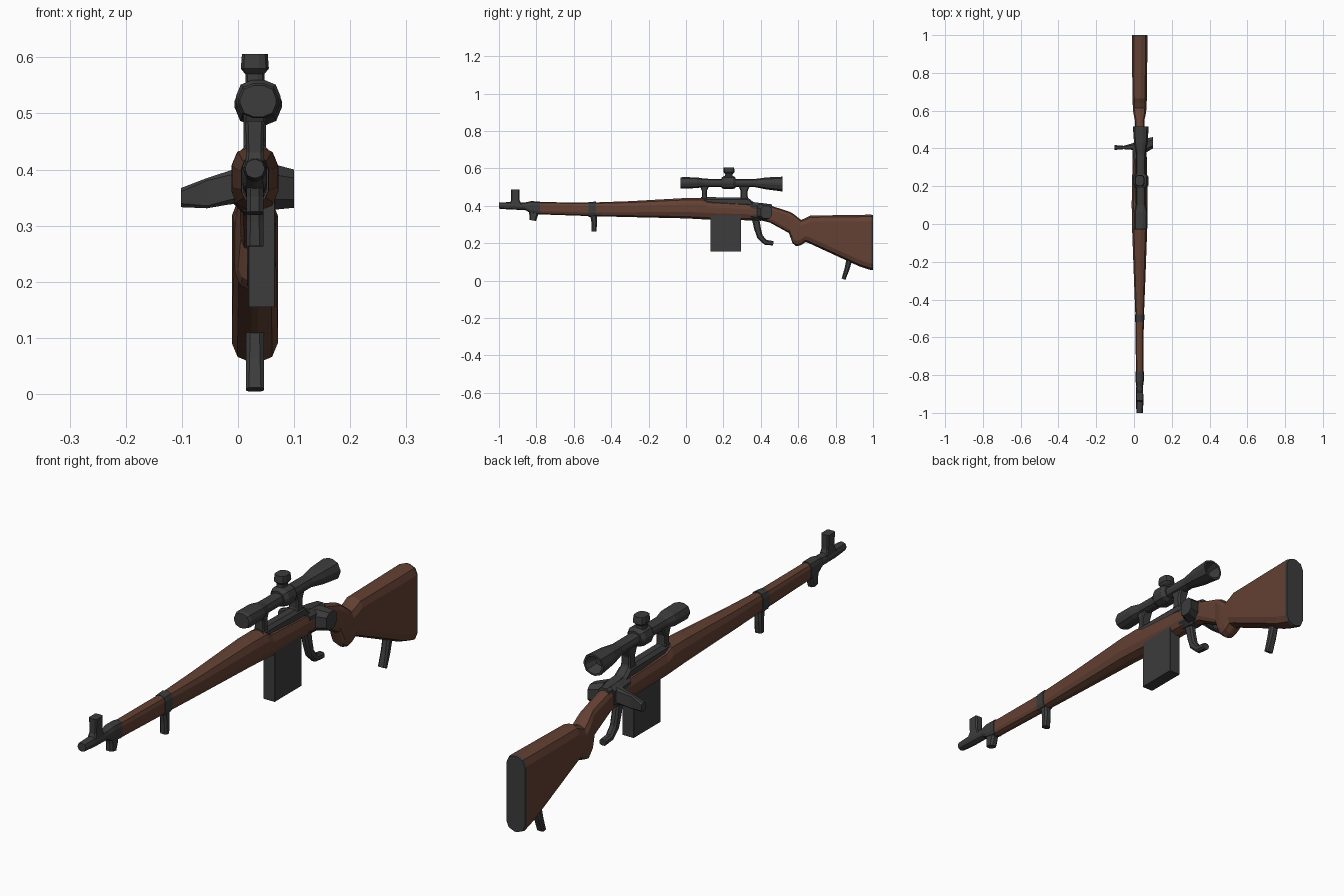
import bpy, bmesh, math
from mathutils import Vector

cube = bpy.data.objects.get("Cube")
if cube:
    bpy.data.objects.remove(cube, do_unlink=True)


def material(name, red, green, blue):
    mat = bpy.data.materials.new(name)
    mat.use_nodes = True
    color = (red, green, blue, 1)
    mat.diffuse_color = color
    mat.node_tree.nodes["Principled BSDF"].inputs["Base Color"].default_value = color
    return mat


WOOD = material("brown wood", .125, .052, .033)
METAL = material("dark metal", .045, .045, .045)
MIDDLE = .03  # the body's centre line, beside the bolt handle's reach


def finish(name, bm, mat):
    bmesh.ops.recalc_face_normals(bm, faces=bm.faces)
    mesh = bpy.data.meshes.new(name)
    bm.to_mesh(mesh)
    bm.free()
    mesh.materials.append(mat)
    obj = bpy.data.objects.new(name, mesh)
    bpy.context.collection.objects.link(obj)


def rounded_section(half_u, half_v, roundness, segments):
    """Rectangle with rounded corners, as offsets from its centre."""
    radius = min(half_u, half_v) * roundness
    corners = [(1, 1), (-1, 1), (-1, -1), (1, -1)]
    for quarter, (side_u, side_v) in enumerate(corners):
        for step in range(segments + 1):
            angle = math.pi / 2 * (quarter + step / segments)
            yield (side_u * (half_u - radius) + radius * math.cos(angle),
                   side_v * (half_v - radius) + radius * math.sin(angle))


def skin(name, sections, axes, mat, roundness=.85, segments=2):
    """Join (centre, half_u, half_v) sections spread along the two given axes."""
    u_axis, v_axis = (Vector([float(axis == letter) for letter in "xyz"]) for axis in axes)
    bm = bmesh.new()
    rings = [[bm.verts.new(Vector(centre) + u_axis * u + v_axis * v)
              for u, v in rounded_section(half_u, half_v, roundness, segments)]
             for centre, half_u, half_v in sections]
    for ring, after in zip(rings, rings[1:]):
        for i in range(len(ring)):
            bm.faces.new((ring[i - 1], ring[i], after[i], after[i - 1]))
    bm.faces.new(rings[0])
    bm.faces.new(rings[-1])
    finish(name, bm, mat)


def lengthwise(name, stations, mat, middle=MIDDLE, **shape):
    """Stations along the body: (y, half width, bottom, top)."""
    sections = [((middle, y, (low + high) / 2), half, (high - low) / 2)
                for y, half, low, high in stations]
    skin(name, sections, "xz", mat, **shape)


def upright(name, stations, middle=MIDDLE, **shape):
    """Stations going up: (z, half width, front, back)."""
    sections = [((middle, (front + back) / 2, z), half, (back - front) / 2)
                for z, half, front, back in stations]
    skin(name, sections, "xy", METAL, **shape)


def crosswise(name, stations):
    """Stations across the body: (x, y, z, half length, half height)."""
    sections = [((x, y, z), half_y, half_z) for x, y, z, half_y, half_z in stations]
    skin(name, sections, "yz", METAL, roundness=.5, segments=1)


def bent_bar(name, path, half_width, thickness):
    """Flat bar following a path of (y, z) points, thinning toward its end."""
    points = [Vector(point) for point in path]
    bm = bmesh.new()
    rings = []
    for i, point in enumerate(points):
        along = points[min(i + 1, len(points) - 1)] - points[max(i - 1, 0)]
        along.normalize()
        half = thickness / 2 * (1 - i / len(points) / 2)
        ring = []
        for u, v in rounded_section(half_width, half, .5, 1):
            ring.append(bm.verts.new((MIDDLE + u, point.x - along.y * v, point.y + along.x * v)))
        rings.append(ring)
    for ring, after in zip(rings, rings[1:]):
        for i in range(len(ring)):
            bm.faces.new((ring[i - 1], ring[i], after[i], after[i - 1]))
    bm.faces.new(rings[0])
    bm.faces.new(rings[-1])
    finish(name, bm, METAL)


# Wooden fore stock, swelling toward the receiver
lengthwise("fore_stock", [
    (-.8, .02, .355, .42), (-.5, .022, .345, .418), (-.3, .03, .34, .425),
    (0, .041, .333, .442), (.09, .042, .328, .442), (.12, .042, .326, .428),
    (.38, .037, .322, .412), (.42, .03, .325, .405)], WOOD)

# Wrist, grip bump and butt in one piece
lengthwise("butt_stock", [
    (.39, .028, .325, .405), (.45, .027, .31, .402), (.55, .025, .255, .37),
    (.57, .03, .2, .36), (.59, .034, .184, .345), (.615, .036, .19, .325),
    (.64, .037, .207, .335), (.665, .038, .197, .348), (.93, .041, .075, .352),
    (.99, .041, .056, .353)], WOOD)
lengthwise("butt_plate", [(.99, .041, .056, .353), (1, .04, .058, .35)], METAL)

# Muzzle end and front sight
lengthwise("muzzle", [
    (-1, .017, .385, .418), (-.94, .02, .38, .42), (-.86, .018, .378, .418),
    (-.83, .022, .36, .425), (-.78, .022, .353, .424)], METAL)
upright("front_sight", [
    (.4, .018, -.95, -.875), (.43, .015, -.935, -.89), (.487, .017, -.935, -.89)],
    roundness=.3, segments=1)

# Barrel band and the three hanging swivels
lengthwise("barrel_band", [(-.52, .024, .341, .42), (-.48, .025, .341, .423)], METAL)
bent_bar("muzzle_swivel", [(-.815, .38), (-.815, .35), (-.82, .322)], .015, .055)
bent_bar("band_swivel", [(-.495, .36), (-.49, .31), (-.492, .263)], .015, .037)
bent_bar("butt_swivel", [(.875, .12), (.86, .06), (.842, .008)], .016, .032)

# Magazine, leaning slightly with the body
upright("magazine_box", [(.155, .024, .13, .295), (.35, .024, .13, .295)],
        middle=.042, roundness=.05, segments=1)

# Trigger curling backward
bent_bar("trigger", [(.37, .34), (.382, .28), (.395, .235), (.425, .205), (.467, .2)],
         .014, .04)

# Receiver
lengthwise("receiver_top", [
    (.08, .024, .4, .447), (.33, .025, .4, .444), (.36, .026, .38, .42),
    (.46, .022, .37, .408)], METAL, roundness=.5, segments=1)
lengthwise("receiver_rear", [
    (.345, .036, .325, .418), (.4, .037, .32, .416), (.44, .03, .33, .41)],
    METAL, roundness=.5, segments=1)
crosswise("side_catch", [(.05, .41, .37, .04, .043), (.1, .43, .366, .03, .034)])
crosswise("bolt_handle", [
    (.02, .41, .374, .028, .034), (-.015, .409, .368, .016, .03),
    (-.055, .405, .358, .009, .027), (-.102, .405, .35, .013, .017)])

# Scope, flared at both ends, with a hollow eyepiece
SCOPE_MIDDLE = .036
lengthwise("scope_tube", [
    (-.03, .032, .494, .55), (-.02, .036, .492, .554), (.06, .036, .495, .552),
    (.1, .026, .502, .545), (.37, .025, .5, .544), (.43, .036, .488, .552),
    (.515, .042, .477, .556), (.515, .035, .484, .549), (.47, .022, .498, .535)],
    METAL, middle=SCOPE_MIDDLE)
lengthwise("scope_saddle", [
    (.19, .03, .495, .552), (.205, .04, .49, .56), (.25, .04, .49, .56),
    (.265, .03, .495, .552)], METAL, middle=SCOPE_MIDDLE)
upright("scope_turret", [
    (.54, .017, .208, .25), (.57, .017, .21, .248), (.58, .025, .2, .26),
    (.606, .023, .202, .257)], roundness=.7)

# Scope mounts, splayed at foot and saddle
for name, front, back in (("front_mount", .085, .112), ("rear_mount", .292, .33)):
    upright(name, [(z, .02, front - splay, back + splay)
                   for z, splay in ((.42, .012), (.45, 0), (.48, 0), (.515, .015))],
            roundness=.3, segments=1)
